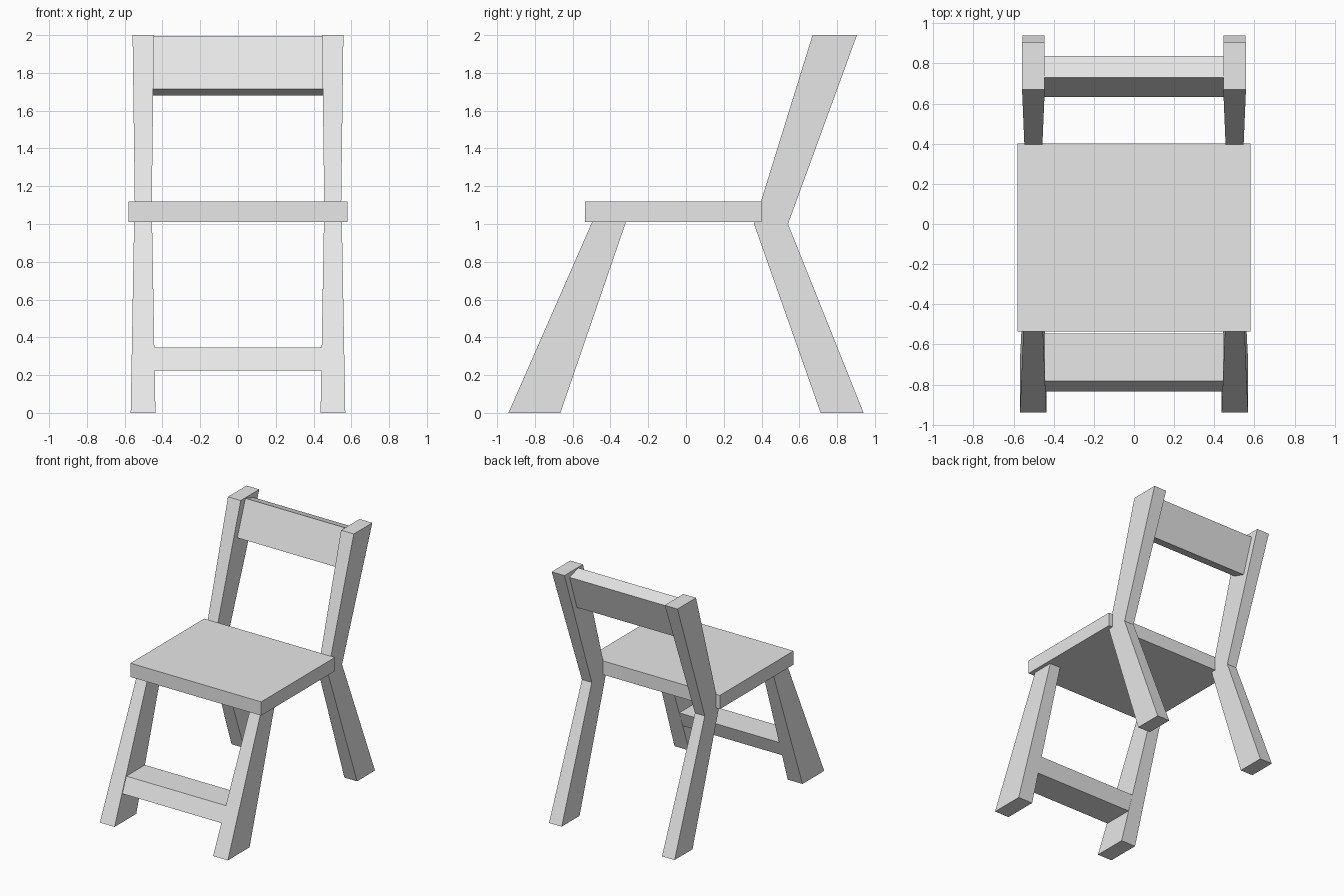
import bpy
import bmesh

default_cube = bpy.data.objects.get("Cube")
if default_cube:
    bpy.data.objects.remove(default_cube, do_unlink=True)

grey = bpy.data.materials.new("light_grey")
grey.use_nodes = True
grey.diffuse_color = (0.8, 0.8, 0.8, 1)
grey.node_tree.nodes["Principled BSDF"].inputs["Base Color"].default_value = grey.diffuse_color


def loft(name, sections):
    """Join four-cornered sections in order and cap both ends."""
    bm = bmesh.new()
    rings = [[bm.verts.new(p) for p in section] for section in sections]
    for a, b in zip(rings, rings[1:]):
        for i in range(4):
            j = (i + 1) % 4
            bm.faces.new((a[i], a[j], b[j], b[i]))
    bm.faces.new(rings[0])
    bm.faces.new(rings[-1])
    bmesh.ops.recalc_face_normals(bm, faces=bm.faces)
    mesh = bpy.data.meshes.new(name)
    bm.to_mesh(mesh)
    bm.free()
    mesh.materials.append(grey)
    obj = bpy.data.objects.new(name, mesh)
    bpy.context.collection.objects.link(obj)
    return obj


def bar(name, half_width, profile):
    """Crosswise board from a side profile of (y, z) corners."""
    return loft(name, [[(x, y, z) for y, z in profile] for x in (-half_width, half_width)])


def leg(name, side, levels):
    """Upright from levels of (z, inner x, outer x, front y, back y)."""
    return loft(name, [[(side * x0, y0, z), (side * x1, y0, z),
                        (side * x1, y1, z), (side * x0, y1, z)]
                       for z, x0, x1, y0, y1 in levels])


# Seat board
bar("seat", 0.58, [(-0.535, 1.01), (0.4, 1.01), (0.4, 1.12), (-0.535, 1.12)])

# Splayed front legs and bent rear posts
for label, side in (("left", 1), ("right", -1)):
    leg(label + "_front_leg", side, [(0, 0.437, 0.568, -0.94, -0.665),
                                     (1.01, 0.455, 0.55, -0.497, -0.318)])
    leg(label + "_rear_post", side, [(0, 0.445, 0.557, 0.713, 0.94),
                                     (1.0, 0.458, 0.545, 0.36, 0.54),
                                     (2.0, 0.445, 0.558, 0.67, 0.905)])

# Leaning backrest and front stretcher
bar("backrest", 0.45, [(0.632, 1.715), (0.73, 1.995), (0.838, 1.96), (0.74, 1.68)])
bar("front_stretcher", 0.445, [(-0.835, 0.225), (-0.782, 0.345),
                               (-0.547, 0.345), (-0.59, 0.225)])
